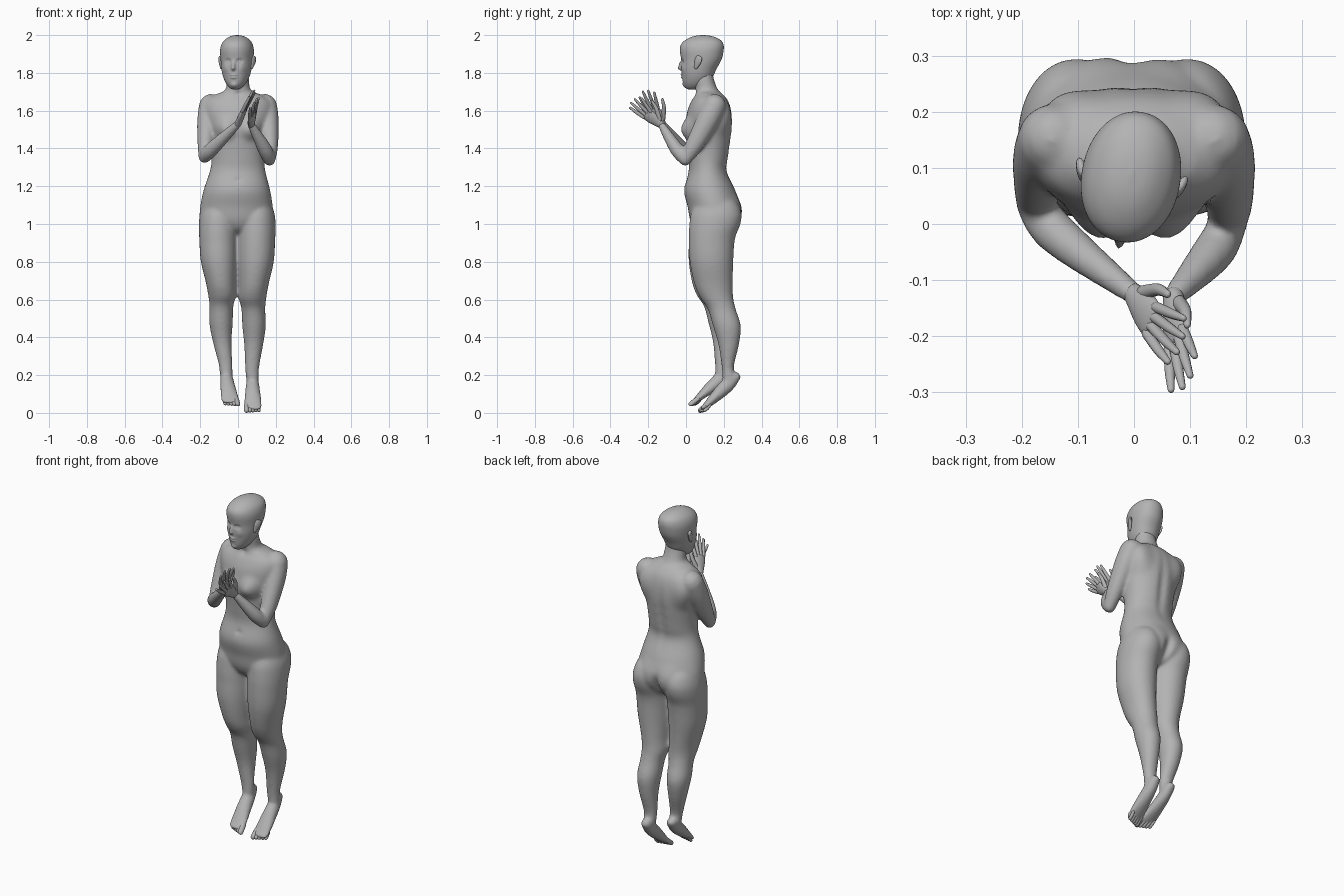
import bpy, bmesh, math
from mathutils import Vector, Matrix

cube = bpy.data.objects.get("Cube")
if cube:
    bpy.data.objects.remove(cube, do_unlink=True)

clay = bpy.data.materials.new("grey_clay")
clay.use_nodes = True
GREY = (0.45, 0.45, 0.45, 1)
clay.diffuse_color = GREY
for node in clay.node_tree.nodes:
    if node.type == "BSDF_PRINCIPLED":
        node.inputs["Base Color"].default_value = GREY
        node.inputs["Roughness"].default_value = 0.7


def stay(v):
    return v


def spline(rows, steps):
    """Smooth in-between rows through the given rows."""
    out, last = [], len(rows) - 1
    for i in range(last):
        four = rows[max(i - 1, 0)], rows[i], rows[i + 1], rows[min(i + 2, last)]
        for k in range(steps):
            t = k / steps
            out.append([b + (c - a) * t / 2 + (2 * a - 5 * b + 4 * c - d) * t * t / 2
                        + (3 * b - a - 3 * c + d) * t ** 3 / 2
                        for a, b, c, d in zip(*four)])
    out.append(list(rows[last]))
    return out


def skin(bm, frames, segs, power, place):
    """Skin a closed surface over rings of (centre, side, depth)."""
    def bulge(w):
        return math.copysign(abs(w) ** (2 / power), w)
    loops = []
    for centre, side, depth in frames:
        loop = []
        for k in range(segs):
            a = math.tau * k / segs
            point = centre + side * bulge(math.cos(a)) + depth * bulge(math.sin(a))
            loop.append(bm.verts.new(place(point)))
        loops.append(loop)
    for low, high in zip(loops, loops[1:]):
        for k in range(segs):
            n = (k + 1) % segs
            bm.faces.new((low[k], low[n], high[n], high[k]))
    bm.faces.new(loops[0])
    bm.faces.new(loops[-1])


def loft(bm, rows, steps=6, segs=64, power=2.05, place=stay):
    """Level sections: height, centre x, half width, front y, back y."""
    frames = []
    for z, x, half, front, back in spline(rows, steps):
        frames.append((Vector((x, (front + back) / 2, z)),
                       Vector((max(half, 0.002), 0, 0)),
                       Vector((0, max(back - front, 0.004) / 2, 0))))
    skin(bm, frames, segs, power, place)


def limb(bm, rows, hint, steps=5, segs=24, place=stay):
    """Tube with rounded ends along x, y, z, half width, half thickness."""
    rows = spline(rows, steps)
    points = [Vector(r[:3]) for r in rows]
    frames = []
    for i, row in enumerate(rows):
        along = (points[min(i + 1, len(rows) - 1)] - points[max(i - 1, 0)]).normalized()
        side = (hint - along * hint.dot(along)).normalized()
        frames.append((points[i], side * row[3], along.cross(side) * row[4], along))

    def cap(frame, sign):
        centre, side, depth, along = frame
        reach = along * depth.length * sign
        return [(centre + reach * math.sin(a), side * math.cos(a), depth * math.cos(a))
                for a in (0.5, 1, 1.4)]
    body = [f[:3] for f in frames]
    skin(bm, cap(frames[0], -1)[::-1] + body + cap(frames[-1], 1), segs, 2, place)


def sculpt(bm, centre, radius, push):
    """Push the surface softly inside an ellipsoid."""
    centre, push = Vector(centre), Vector(push)
    for v in bm.verts:
        off = v.co - centre
        d = sum((o / r) ** 2 for o, r in zip(off, radius))
        if d < 1:
            v.co += push * (1 - d) ** 2


def finish(bm, name):
    bmesh.ops.recalc_face_normals(bm, faces=bm.faces)
    mesh = bpy.data.meshes.new(name)
    bm.to_mesh(mesh)
    bm.free()
    for face in mesh.polygons:
        face.use_smooth = True
    mesh.materials.append(clay)
    obj = bpy.data.objects.new(name, mesh)
    bpy.context.scene.collection.objects.link(obj)
    return obj


def right_leg_pose(v):
    """Mirror the left leg, then lift it and swing it forward."""
    k = max(0, 1 - v.z / 0.9)
    return Vector((0.054 * k ** 4 - v.x - .008, v.y - 0.05 * k, v.z + 0.035 * k))


X = Vector((1, 0, 0))
body = bmesh.new()

# torso and neck
loft(body, [
    (.94, 0, .04, .1, .18), (.97, -.004, .13, .05, .24), (1.02, -.008, .19, .022, .28),
    (1.09, -.008, .192, .009, .289), (1.18, -.006, .176, -.01, .26),
    (1.28, -.002, .147, .014, .217), (1.35, 0, .14, .011, .225),
    (1.45, 0, .15, .001, .239), (1.53, 0, .17, -.002, .246), (1.6, 0, .182, .008, .24),
    (1.65, 0, .172, .028, .224), (1.685, 0, .12, .048, .197),
    (1.71, 0, .068, .048, .17), (1.77, 0, .058, .043, .147), (1.83, 0, .05, .05, .14)])
for s in (1, -1):
    sculpt(body, (s * .07, 0, 1.505), (.08, .09, .08), (0, -.034, -.006))   # breast
    sculpt(body, (s * .13, .2, 1.58), (.09, .09, .13), (s * .008, .02, 0))  # shoulder blade
    sculpt(body, (s * .075, .27, 1.06), (.09, .09, .12), (0, .012, 0))      # buttock
sculpt(body, (0, .23, 1.42), (.035, .07, .25), (0, -.012, 0))               # spine
sculpt(body, (0, .28, 1.02), (.022, .08, .1), (0, -.035, 0))                # cleft
sculpt(body, (0, .0, 1.235), (.022, .05, .018), (0, .014, 0))               # navel
sculpt(body, (0, .04, 1.69), (.025, .05, .03), (0, .012, 0))                # throat hollow

# legs and feet
for pose in (stay, right_leg_pose):
    loft(body, [
        (1.15, .09, .03, .1, .2), (1.12, .092, .075, .06, .262),
        (1.06, .094, .098, .028, .293), (1, .097, .102, .018, .288),
        (.92, .097, .1, .015, .259), (.8, .094, .095, .02, .25),
        (.68, .083, .079, .045, .247), (.61, .077, .073, .075, .25),
        (.55, .081, .063, .115, .263), (.46, .085, .062, .143, .29),
        (.36, .083, .05, .172, .28), (.24, .075, .037, .19, .253),
        (.17, .077, .032, .195, .27), (.15, .077, .015, .21, .25)], place=pose)
    limb(body, [
        (.075, .262, .19, .029, .028), (.077, .222, .15, .035, .038),
        (.078, .17, .1, .042, .033), (.079, .11, .042, .05, .018),
        (.079, .088, .025, .046, .012)], X, place=pose)

# arms
limb(body, [(.142, .15, 1.625, .065, .064), (.161, .115, 1.55, .055, .06),
            (.169, .045, 1.42, .044, .048), (.167, -.004, 1.342, .033, .034)], X)
limb(body, [(.167, -.004, 1.34, .033, .033), (.14, -.052, 1.4, .038, .037),
            (.07, -.13, 1.525, .021, .02)], X)
limb(body, [(-.142, .152, 1.625, .065, .064), (-.161, .122, 1.55, .055, .06),
            (-.171, .07, 1.43, .044, .048), (-.177, .034, 1.356, .033, .034)], X)
limb(body, [(-.177, .034, 1.354, .033, .033), (-.135, -.02, 1.4, .038, .037),
            (0, -.125, 1.53, .021, .02)], X)

figure = finish(body, "body")
fuse = figure.modifiers.new("fuse", "REMESH")
fuse.mode = "VOXEL"
fuse.voxel_size = 0.008
fuse.use_smooth_shade = True
soften = figure.modifiers.new("soften", "SMOOTH")
soften.factor = 0.5
soften.iterations = 12

# head with face
head = bmesh.new()
loft(head, [
    (1.712, 0, .012, .012, .045), (1.722, 0, .032, -.005, .08),
    (1.745, 0, .052, -.016, .115), (1.78, 0, .069, -.021, .142),
    (1.82, 0, .079, -.025, .161), (1.87, 0, .085, -.026, .188),
    (1.915, 0, .088, -.033, .199), (1.945, 0, .083, -.03, .2),
    (1.968, 0, .071, -.012, .19), (1.986, 0, .05, .018, .163),
    (1.996, 0, .028, .05, .13), (2, 0, .002, .085, .095)],
    steps=8, segs=96, power=2.1)
for s in (1, -1):
    sculpt(head, (s * .032, -.02, 1.862), (.025, .04, .018), (0, .01, 0))     # eye socket
    sculpt(head, (s * .032, -.01, 1.86), (.014, .03, .009), (0, -.006, 0))    # eye
    sculpt(head, (s * .045, -.005, 1.825), (.025, .04, .03), (0, -.004, 0))   # cheek
sculpt(head, (0, -.026, 1.838), (.016, .04, .036), (0, -.015, 0))             # nose bridge
sculpt(head, (0, -.04, 1.822), (.02, .03, .014), (0, -.011, 0))               # nose tip
for height in (1.789, 1.775):
    sculpt(head, (0, -.024, height), (.028, .03, .009), (0, -.008, 0))        # lip
sculpt(head, (0, -.01, 1.735), (.028, .03, .02), (0, -.006, 0))               # chin
for s in (1, -1):
    limb(head, [(s * .08, .066, 1.828, .01, .008), (s * .088, .078, 1.86, .02, .009),
                (s * .091, .086, 1.882, .018, .008)], Vector((s * .4, 1, 0)))  # ear
pivot = Matrix.Translation((-.005, .085, 0))
turn = pivot @ Matrix.Rotation(math.radians(-10), 4, "Z") @ Matrix.Translation((0, -.085, 0))
bmesh.ops.transform(head, matrix=turn, verts=head.verts)
finish(head, "head")

# toes
for name, pose in (("left_toes", stay), ("right_toes", right_leg_pose)):
    toes = bmesh.new()
    for i in range(5):
        x, r = .045 + .0165 * i, .0135 - .0012 * i
        start, end = .11 + .004 * i, .076 + .006 * i
        limb(toes, [(x, start, .042, r, r), (x, end + .015, .026, r, r),
                    (x, end, .0135, r, r)], X, segs=12, place=pose)
    finish(toes, name)


def hand(name, wrist, knuckle, tips, thumb):
    """Palm, four fingers fanned across it and a thumb."""
    bm = bmesh.new()
    wrist, knuckle, thumb = Vector(wrist), Vector(knuckle), Vector(thumb)
    tips = [Vector(t) for t in tips]
    across = (tips[0] - tips[-1]).normalized()
    middle = wrist.lerp(knuckle, 0.6)
    limb(bm, [(*wrist, .02, .018), (*middle, .033, .016), (*knuckle, .034, .011)], across)
    for i, tip in enumerate(tips):
        root = knuckle + across * (.026 - .0173 * i)
        bend = root.lerp(tip, 0.5) + (root - wrist).normalized() * .006
        limb(bm, [(*root, .01, .01), (*bend, .009, .009), (*tip, .006, .006)],
             across, segs=12)
    root = wrist.lerp(knuckle, 0.3) + across * .018
    joint = root.lerp(thumb, 0.55) + across * .008
    limb(bm, [(*root, .014, .012), (*joint, .011, .01), (*thumb, .007, .006)],
         across, segs=12)
    finish(bm, name)


# hands held together in front of the chest
hand("right_hand", (0, -.125, 1.53), (.032, -.172, 1.605),
     [(.088, -.168, 1.695), (.086, -.2, 1.705), (.076, -.228, 1.7), (.06, -.245, 1.67)],
     (.06, -.125, 1.66))
hand("left_hand", (.07, -.13, 1.525), (.075, -.205, 1.58),
     [(.108, -.235, 1.665), (.1, -.27, 1.66), (.086, -.29, 1.64), (.066, -.295, 1.615)],
     (.095, -.18, 1.65))
